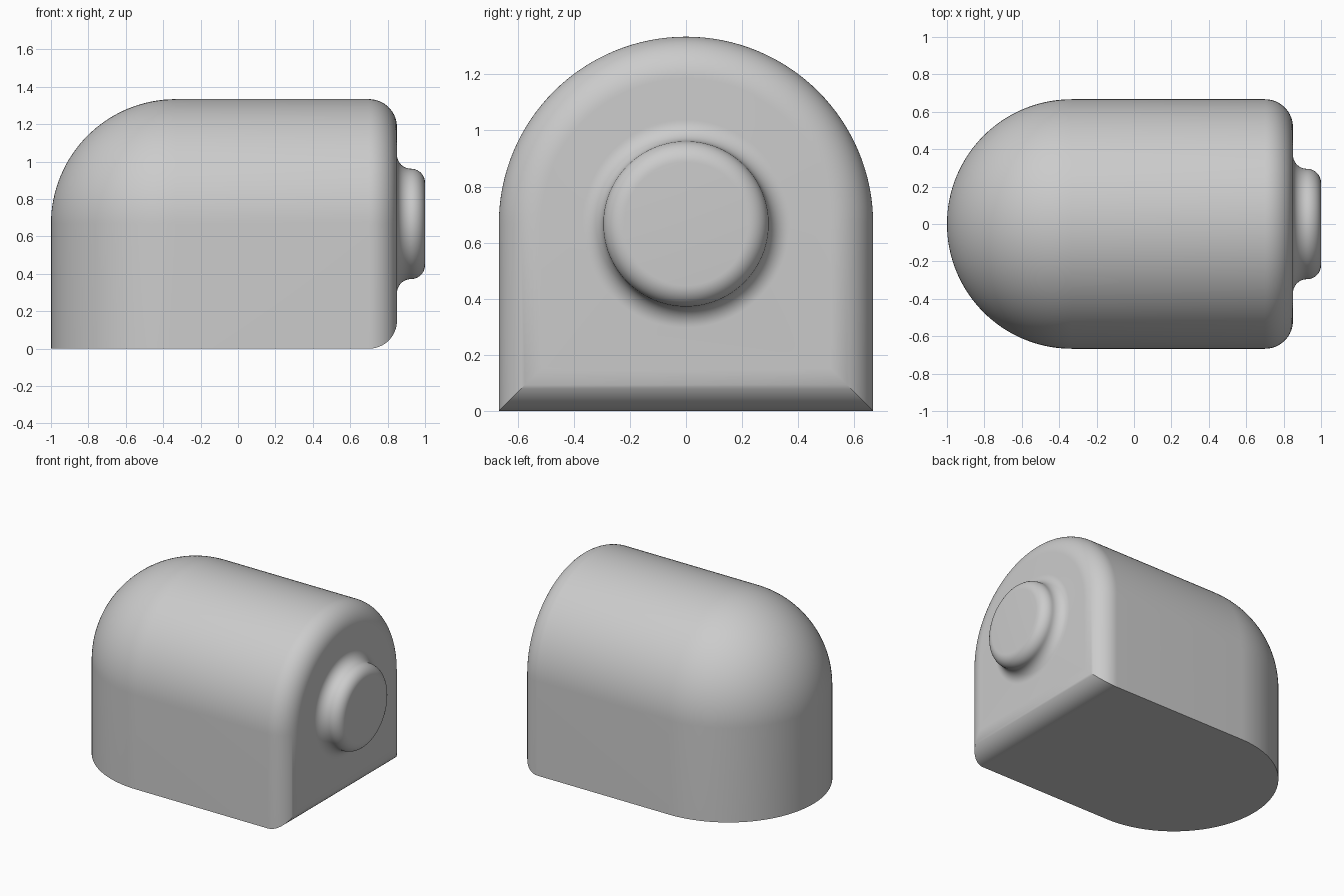
import bpy, bmesh
from math import sin, cos, pi

if "Cube" in bpy.data.objects:
    bpy.data.objects.remove(bpy.data.objects["Cube"])

R = 0.667          # half width, and height of the arch centre
CX = R - 1.0       # centre of the rounded dome end
FACE = 0.85        # flat end plane
FIL = 0.15         # fillet of the flat end
N = 64             # arch segments

bm = bmesh.new()


def arch(x, w, bottom):
    """Arch-shaped section: straight sides, half-round top, flat base."""
    pts = [(w, bottom)]
    pts += [(w * cos(pi * i / N), R + w * sin(pi * i / N)) for i in range(N + 1)]
    pts += [(-w, bottom)]
    return [bm.verts.new((x, y, z)) for y, z in pts]


def circle(x, r, n=96):
    return [bm.verts.new((x, r * cos(2 * pi * i / n), R + r * sin(2 * pi * i / n)))
            for i in range(n)]


def loft(rings):
    for a, b in zip(rings, rings[1:]):
        n = len(a)
        for i in range(n):
            j = (i + 1) % n
            bm.faces.new((a[i], a[j], b[j], b[i]))


def loop_edges(ring):
    return [bm.edges.get((ring[i - 1], ring[i])) for i in range(len(ring))]


# Body: dome end, straight run, filleted flat end
body = []
for i in range(33):
    t = i / 32 * pi / 2
    body.append(arch(CX - R * cos(t), R * sin(t), 0.0))
for i in range(17):
    t = i / 16 * pi / 2
    d = FIL * (1 - cos(t))
    body.append(arch(FACE - FIL + FIL * sin(t), R - d, d))
loft(body)

# Round knob: concave fillet, then convex rim, then flat cap
f = 0.075
knob = []
for i in range(13):
    t = i / 12 * pi / 2
    knob.append(circle(FACE + f - f * cos(t), 0.295 + f * (1 - sin(t))))
for i in range(1, 13):
    t = i / 12 * pi / 2
    knob.append(circle(FACE + f + f * sin(t), 0.295 - f * (1 - cos(t))))
loft(knob)
bm.faces.new(knob[-1])

# Flat end face around the knob
bmesh.ops.triangle_fill(bm, use_beauty=True, normal=(1, 0, 0),
                        edges=loop_edges(body[-1]) + loop_edges(knob[0]))

bmesh.ops.remove_doubles(bm, verts=bm.verts, dist=1e-5)
bmesh.ops.recalc_face_normals(bm, faces=bm.faces)
mesh = bpy.data.meshes.new("rounded_housing")
bm.to_mesh(mesh)
bm.free()
obj = bpy.data.objects.new("rounded_housing", mesh)
bpy.context.collection.objects.link(obj)
bpy.context.view_layer.objects.active = obj
obj.select_set(True)
bpy.ops.object.shade_smooth_by_angle(angle=pi / 6)
